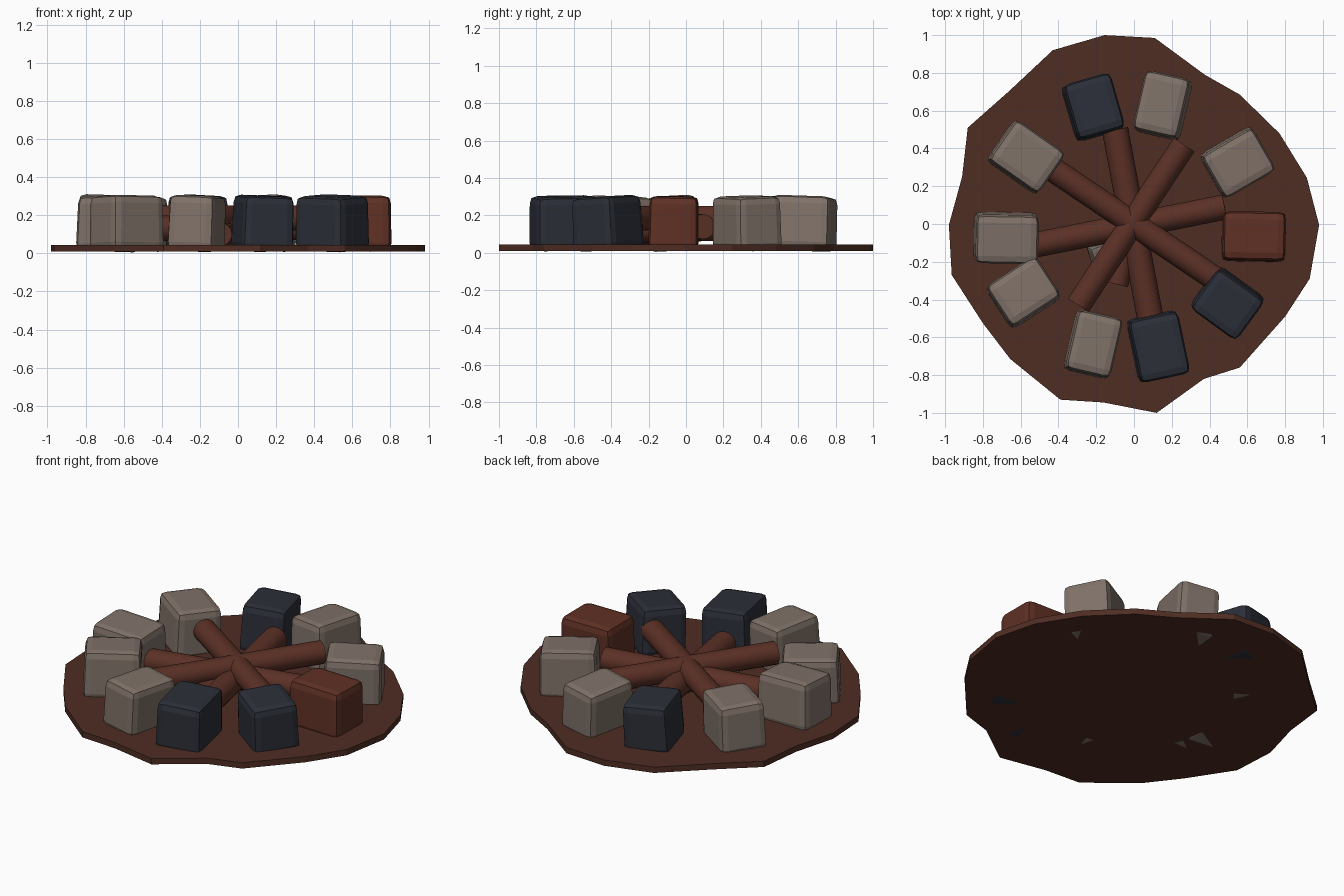
import bpy, bmesh, math
from mathutils import Matrix, Vector, Euler

if "Cube" in bpy.data.objects:
    bpy.data.objects.remove(bpy.data.objects["Cube"], do_unlink=True)


def material(name, rgb):
    m = bpy.data.materials.new(name)
    m.use_nodes = True
    m.diffuse_color = (*rgb, 1)
    bsdf = m.node_tree.nodes["Principled BSDF"]
    bsdf.inputs["Base Color"].default_value = (*rgb, 1)
    bsdf.inputs["Roughness"].default_value = 0.9
    return m


soil = material("dark soil", (0.078, 0.026, 0.017))
bark = material("brown bark", (0.105, 0.030, 0.019))
grey = material("warm grey stone", (0.215, 0.168, 0.140))
slate = material("dark slate stone", (0.025, 0.028, 0.040))
clay = material("red clay stone", (0.115, 0.030, 0.018))


def finish(bm, name, mat):
    mesh = bpy.data.meshes.new(name)
    bm.to_mesh(mesh)
    bm.free()
    mesh.materials.append(mat)
    obj = bpy.data.objects.new(name, mesh)
    bpy.context.collection.objects.link(obj)
    return obj


def smooth(obj, angle):
    bpy.ops.object.select_all(action='DESELECT')
    obj.select_set(True)
    bpy.context.view_layer.objects.active = obj
    bpy.ops.object.shade_smooth_by_angle(angle=math.radians(angle))


# Ground: irregular flat slab
outline = [(-.155, 1), (.11, .985), (.375, .79), (.56, .685), (.77, .48), (.915, .245),
           (.98, -.005), (.93, -.29), (.8, -.49), (.56, -.76), (.37, -.82), (.12, -1),
           (-.16, -.945), (-.39, -.93), (-.655, -.715), (-.8, -.525), (-.965, -.27),
           (-.98, -.005), (-.91, .25), (-.88, .51), (-.665, .7), (-.43, .92)]
bm = bmesh.new()
base = bm.faces.new([bm.verts.new((x, y, .01)) for x, y in outline])
top = bmesh.ops.extrude_face_region(bm, geom=[base])["geom"]
bmesh.ops.translate(bm, vec=(0, 0, .035), verts=[v for v in top if isinstance(v, bmesh.types.BMVert)])
bmesh.ops.recalc_face_normals(bm, faces=bm.faces)
finish(bm, "ground_slab", soil)


# Stones: softened blocks, slightly tilted
def stone(name, mat, pos, size, angle, tilt=(0, 0), bevel=.04):
    bm = bmesh.new()
    bmesh.ops.create_cube(bm, size=1)
    bmesh.ops.scale(bm, vec=size, verts=bm.verts)
    for v in bm.verts:
        if v.co.z > 0:
            v.co.x *= .97
            v.co.y *= .97
    bmesh.ops.bevel(bm, geom=bm.edges[:], offset=bevel, segments=2, profile=.6, affect='EDGES')
    rot = Euler((math.radians(tilt[0]), math.radians(tilt[1]), math.radians(angle)))
    bmesh.ops.transform(bm, matrix=Matrix.Translation(pos) @ rot.to_matrix().to_4x4(), verts=bm.verts)
    return finish(bm, name, mat)


ring = [(slate, -.215, .62, 106, .31, .265, 3), (grey, .15, .63, 77, .33, .25, 3),
        (grey, .55, .325, 30, .32, .27, 2), (clay, .635, -.065, -1, .34, .265, 1),
        (slate, .495, -.42, -36, .31, .27, 3), (slate, .13, -.65, -78, .345, .275, 2),
        (grey, -.215, -.635, 77, .33, .25, 2), (grey, -.585, -.36, 33, .32, .265, 2),
        (grey, -.675, -.075, -1, .34, .265, 3), (grey, -.57, .355, -35, .33, .27, 2)]
for i, (mat, x, y, angle, length, width, tilt) in enumerate(ring):
    stone(f"ring_stone_{i + 1}", mat, (x, y, .158), (length, width, .288), angle,
          (tilt * (-1) ** i, tilt * .6))
stone("small_stone", grey, (-.17, -.16, .08), (.12, .12, .1), 20, (15, 10), .015)


# Logs: crossed cylinders
def log(name, start, end, radius):
    a, b = Vector(start), Vector(end)
    bm = bmesh.new()
    bmesh.ops.create_cone(bm, cap_ends=True, segments=16, radius1=radius, radius2=radius,
                          depth=(b - a).length)
    rot = (b - a).to_track_quat('Z', 'Y').to_matrix().to_4x4()
    bmesh.ops.transform(bm, matrix=Matrix.Translation((a + b) / 2) @ rot, verts=bm.verts)
    smooth(finish(bm, name, bark), 40)


log("log_front_back", (.09, -.52, .12), (-.1, .5, .14), .07)
log("log_side", (-.52, -.11, .13), (.48, .09, .14), .067)
log("log_diagonal_right", (-.295, -.43, .185), (.265, .42, .185), .066)
log("log_diagonal_left", (-.46, .31, .185), (.43, -.29, .185), .066)
log("log_short", (-.09, -.32, .1), (0, .05, .1), .06)
